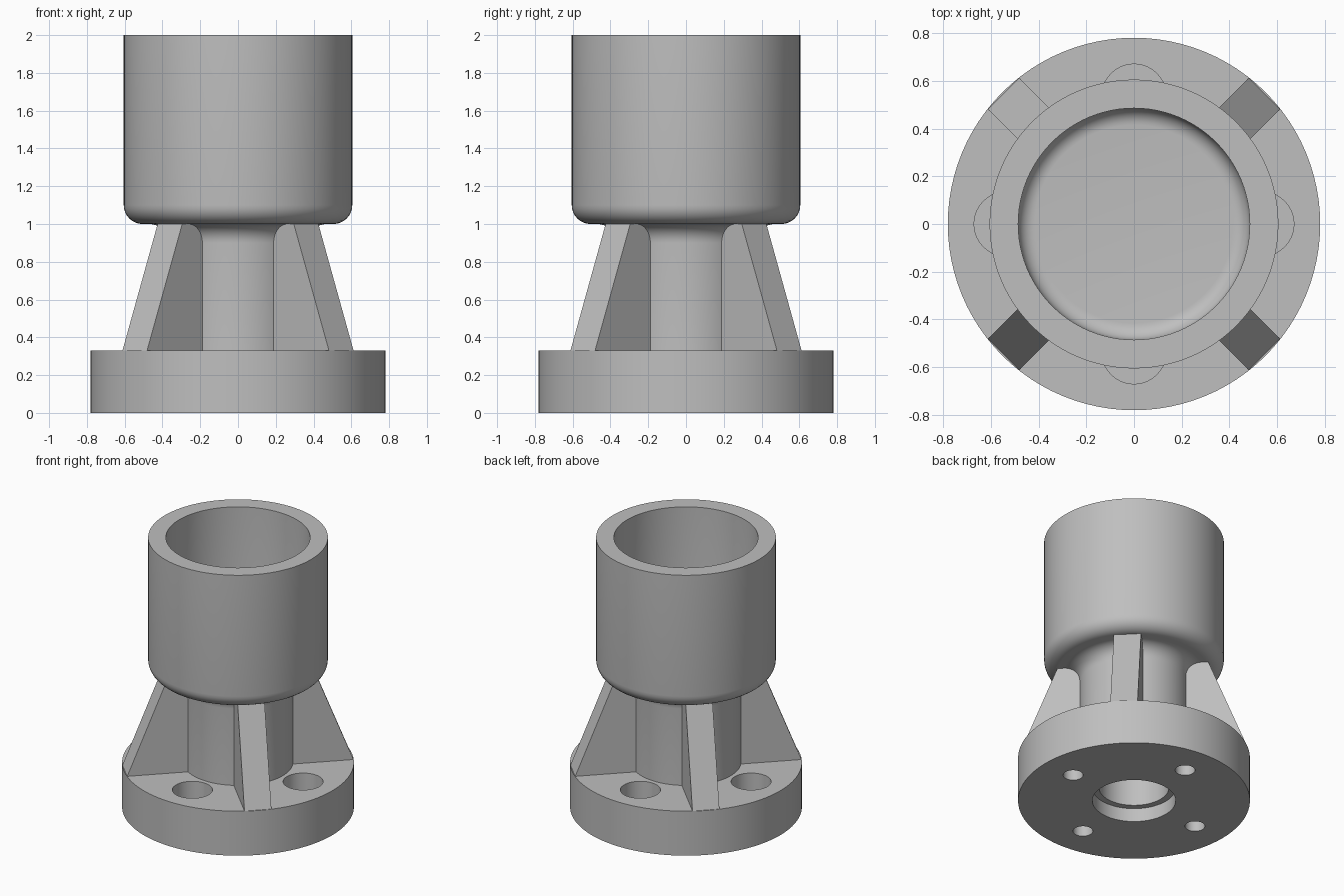
import bpy, bmesh, math
from mathutils import Vector, Matrix

cube = bpy.data.objects.get("Cube")
if cube:
    bpy.data.objects.remove(cube, do_unlink=True)

metal = bpy.data.materials.new("grey_metal")
metal.use_nodes = True
grey = (0.52, 0.52, 0.52, 1)
metal.diffuse_color = grey
metal.node_tree.nodes["Principled BSDF"].inputs["Base Color"].default_value = grey

FLANGE_R, FLANGE_TOP = 0.78, 0.33
NECK_R, CUP_R, BORE_R = 0.37, 0.605, 0.485


def finish(name, bm):
    """Turn a bmesh into a named object with the metal material."""
    bmesh.ops.recalc_face_normals(bm, faces=bm.faces)
    mesh = bpy.data.meshes.new(name)
    bm.to_mesh(mesh)
    bm.free()
    mesh.materials.append(metal)
    obj = bpy.data.objects.new(name, mesh)
    bpy.context.collection.objects.link(obj)
    return obj


def lathe(name, profile, steps, centre=(0, 0)):
    """Revolve an (r, z) profile around a vertical axis."""
    bm = bmesh.new()
    verts = [bm.verts.new((r, 0, z)) for r, z in profile]
    edges = [bm.edges.new(pair) for pair in zip(verts, verts[1:])]
    bmesh.ops.spin(bm, geom=verts + edges, cent=(0, 0, 0), axis=(0, 0, 1),
                   angle=math.tau, steps=steps)
    bmesh.ops.remove_doubles(bm, verts=bm.verts, dist=0.0005)
    bmesh.ops.translate(bm, verts=bm.verts, vec=(*centre, 0))
    return finish(name, bm)


def arc(r, z, radius, start, end, n=8):
    """Points of a fillet, angles in degrees."""
    angles = [math.radians(start + (end - start) * i / n) for i in range(n + 1)]
    return [(r + radius * math.cos(a), z + radius * math.sin(a)) for a in angles]


def smooth(obj):
    bpy.ops.object.select_all(action="DESELECT")
    obj.select_set(True)
    bpy.context.view_layer.objects.active = obj
    bpy.ops.object.shade_smooth_by_angle(angle=math.radians(30))


# Flange, neck and cup in one turned body with a stepped socket below
profile = [(0, 0.7), (0.235, 0.7), (0.235, 0.1), (0.28, 0.1), (0.28, 0),
           (FLANGE_R, 0), (FLANGE_R, FLANGE_TOP), (NECK_R, FLANGE_TOP)]
profile += arc(NECK_R + 0.1, 0.9, 0.1, 180, 90)
profile += arc(CUP_R - 0.1, 1.1, 0.1, -90, 0)
profile += [(CUP_R, 2), (BORE_R, 2)]
profile += arc(BORE_R - 0.07, 1.19, 0.07, 0, -90)
profile += [(0, 1.12)]
body = lathe("flanged_cup", profile, 96)

# Four counterbored bolt holes through the flange
hole = [(0, -0.1), (0.067, -0.1), (0.067, 0.13), (0.135, 0.13), (0.135, 0.5), (0, 0.5)]
for i in range(4):
    a = i * math.pi / 2
    cutter = lathe("bolt_hole_cutter", hole, 40, (0.535 * math.cos(a), 0.535 * math.sin(a)))
    cutter.hide_render = True
    cut = body.modifiers.new("bolt_hole", "BOOLEAN")
    cut.operation, cut.solver, cut.object = "DIFFERENCE", "EXACT", cutter
    bpy.context.view_layer.objects.active = body
    bpy.ops.object.modifier_apply(modifier=cut.name)
    bpy.data.objects.remove(cutter, do_unlink=True)
smooth(body)

# Four tapered ribs on the diagonals
rib_outline = [(0.32, 0.3), (0.773, 0.3), (0.773, FLANGE_TOP), (0.502, 1.02), (0.32, 1.02)]
for i, name in enumerate(("back_left", "back_right", "front_right", "front_left")):
    bm = bmesh.new()
    face = bm.faces.new([bm.verts.new((r, -0.092, z)) for r, z in rib_outline])
    side = bmesh.ops.extrude_face_region(bm, geom=[face])["geom"]
    bmesh.ops.translate(bm, vec=Vector((0, 0.184, 0)),
                        verts=[v for v in side if isinstance(v, bmesh.types.BMVert)])
    turn = Matrix.Rotation(math.pi / 4 + i * math.pi / 2, 4, "Z")
    bmesh.ops.transform(bm, matrix=turn, verts=bm.verts)
    finish(name + "_rib", bm)
